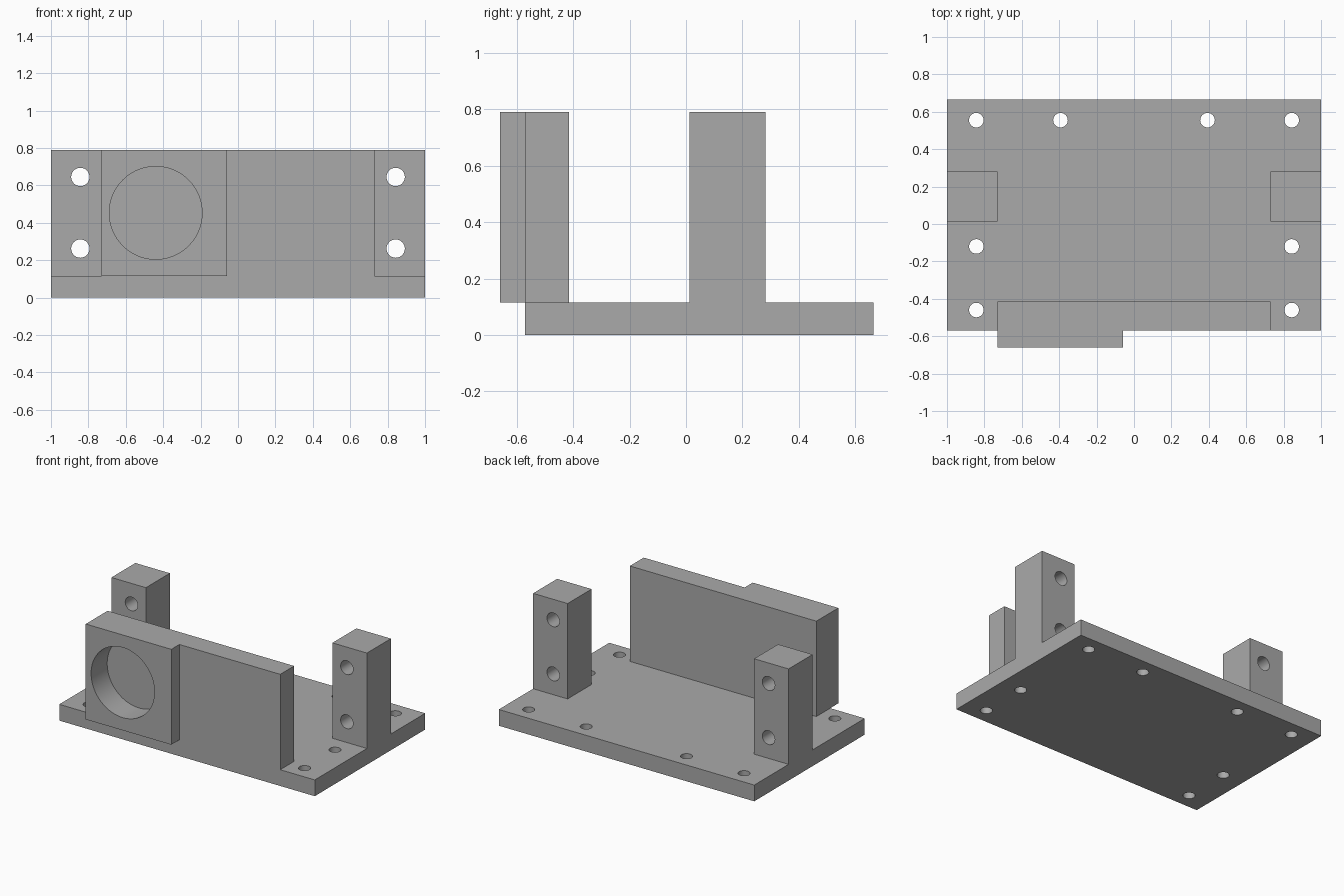
import bpy
import bmesh
from math import radians
from mathutils import Matrix, Vector

cube = bpy.data.objects.get("Cube")
if cube:
    bpy.data.objects.remove(cube, do_unlink=True)

grey = bpy.data.materials.new("plain grey")
grey.use_nodes = True
grey.diffuse_color = (0.4, 0.4, 0.4, 1)
grey.node_tree.nodes["Principled BSDF"].inputs["Base Color"].default_value = (0.4, 0.4, 0.4, 1)

BASE_TOP, TOP = 0.115, 0.79
FRONT, BACK = -0.57, 0.665
WALL_X, WALL_BACK, BOSS_FRONT = 0.73, -0.415, -0.66
HOLE_X = 0.843


def finish(name, bm):
    mesh = bpy.data.meshes.new(name)
    bm.to_mesh(mesh)
    bm.free()
    obj = bpy.data.objects.new(name, mesh)
    bpy.context.collection.objects.link(obj)
    mesh.materials.append(grey)
    return obj


def prism(name, outline, z0, z1):
    """Extrude a plan outline upward."""
    bm = bmesh.new()
    face = bm.faces.new([bm.verts.new((x, y, z0)) for x, y in outline])
    moved = bmesh.ops.extrude_face_region(bm, geom=[face])["geom"]
    bmesh.ops.translate(bm, vec=(0, 0, z1 - z0),
                        verts=[v for v in moved if isinstance(v, bmesh.types.BMVert)])
    bmesh.ops.recalc_face_normals(bm, faces=bm.faces)
    return finish(name, bm)


def rect(x0, x1, y0, y1):
    return [(x0, y0), (x1, y0), (x1, y1), (x0, y1)]


def drill(obj, centres, radius, depth, axis, sides=48):
    """Cut round holes through the part along an axis."""
    bm = bmesh.new()
    turn = Matrix.Rotation(radians(90), 4, "X") if axis == "Y" else Matrix()
    for c in centres:
        bmesh.ops.create_cone(bm, cap_ends=True, segments=sides, radius1=radius, radius2=radius,
                              depth=depth, matrix=Matrix.Translation(Vector(c)) @ turn)
    cutter = finish("hole_cutter", bm)
    cutter.hide_render = True
    mod = obj.modifiers.new("holes", "BOOLEAN")
    mod.operation, mod.solver, mod.object = "DIFFERENCE", "EXACT", cutter
    bpy.ops.object.select_all(action="DESELECT")
    obj.select_set(True)
    bpy.context.view_layer.objects.active = obj
    bpy.ops.object.modifier_apply(modifier=mod.name)
    bpy.data.objects.remove(cutter, do_unlink=True)
    bpy.ops.object.shade_smooth_by_angle(angle=radians(30))


# Base plate with mounting holes
base = prism("base_plate", rect(-1, 1, FRONT, BACK), 0, BASE_TOP)
spots = [(HOLE_X, 0.555), (HOLE_X, -0.12), (HOLE_X, -0.46), (0.393, 0.555)]
drill(base, [(s * x, y, BASE_TOP / 2) for x, y in spots for s in (-1, 1)], 0.039, 0.3, "Z", 32)

# Front wall with a thicker boss and a blind round pocket
wall = prism("front_wall", [(-WALL_X, BOSS_FRONT), (-0.06, BOSS_FRONT), (-0.06, FRONT),
                            (WALL_X, FRONT), (WALL_X, WALL_BACK), (-WALL_X, WALL_BACK)],
             BASE_TOP, TOP)
pocket_floor, cut = -0.48, 0.4
drill(wall, [(-0.44, pocket_floor - cut / 2, 0.453)], 0.248, cut, "Y", 96)

# Pair of upright posts, each drilled front to back
for side, name in ((-1, "right_post"), (1, "left_post")):
    x0, x1 = sorted((side * WALL_X, side))
    post = prism(name, rect(x0, x1, 0.013, 0.281), BASE_TOP, TOP)
    drill(post, [(side * HOLE_X, 0.147, z) for z in (0.262, 0.645)], 0.049, 0.6, "Y", 32)
